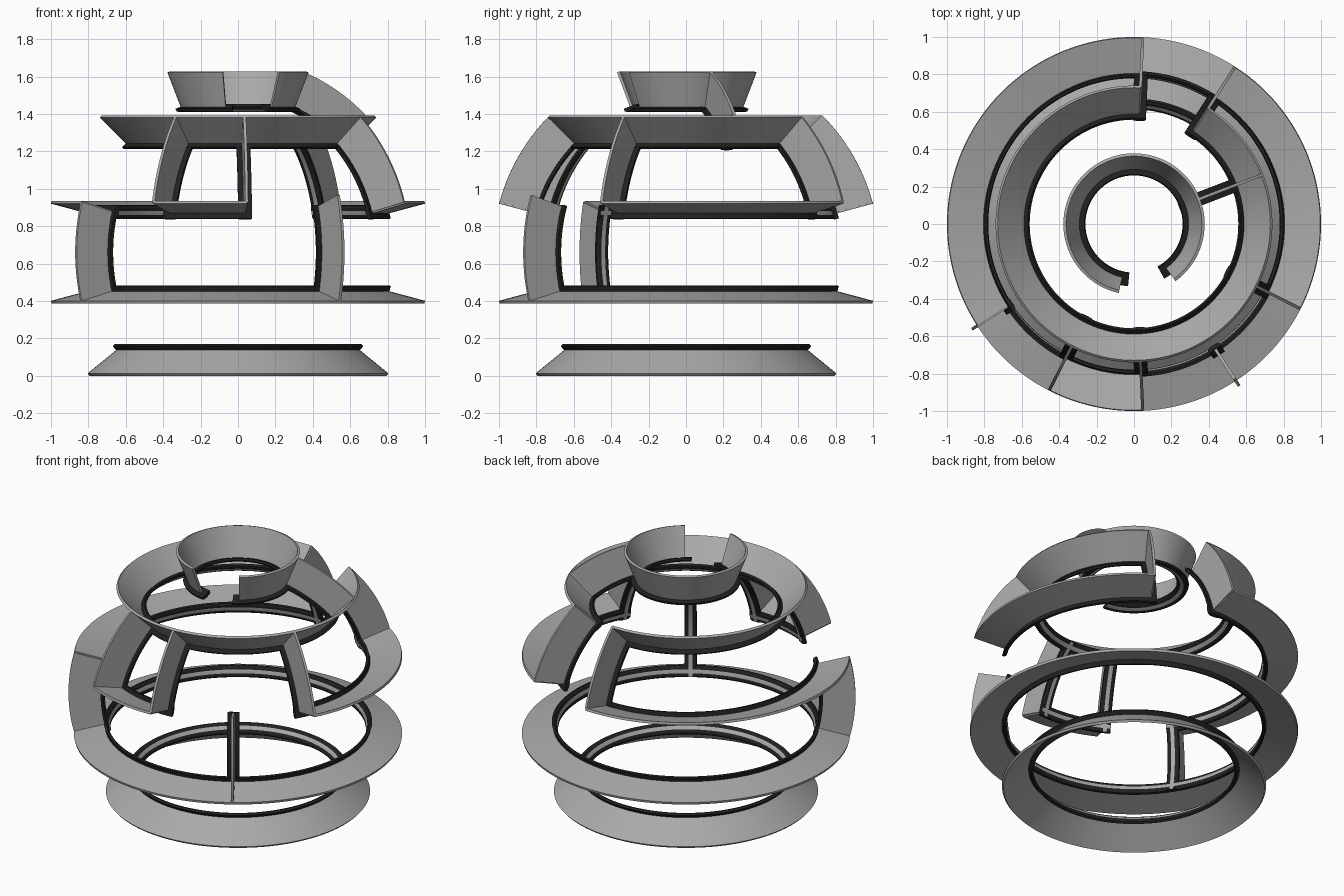
import bpy, bmesh, math
from mathutils import Vector

if "Cube" in bpy.data.objects:
    bpy.data.objects.remove(bpy.data.objects["Cube"])

R_OUT, R_IN, R_LIP = 1.033, 0.812, 0.836   # wall outer radius, rim inner / outer radius
T, H = 0.008, 0.037                        # half thickness of wall, half width of rim
ZC = 0.661                                 # sphere centre height

WALL = [(R_OUT, -T), (R_OUT, T), (R_LIP - 0.01, T), (R_LIP - 0.01, -T)]
HALF = [(R_IN, 0.012), (R_IN + 0.002, 0.028), (R_IN + 0.009, H), (R_LIP, H)]
RIM = HALF + [(r, -s) for r, s in reversed(HALF)]


def material(name, v):
    m = bpy.data.materials.new(name)
    m.diffuse_color = (v, v, v, 1)
    m.use_nodes = True
    m.node_tree.nodes["Principled BSDF"].inputs["Base Color"].default_value = m.diffuse_color
    return m


GREY, BLACK = material("wall_grey", 0.4), material("rim_black", 0.015)


def frame(lat, az):
    """Radial, north and east directions on the sphere."""
    la, a = math.radians(lat), math.radians(az)
    out = Vector((math.cos(la) * math.cos(a), math.cos(la) * math.sin(a), math.sin(la)))
    north = Vector((-math.sin(la) * math.cos(a), -math.sin(la) * math.sin(a), math.cos(la)))
    east = Vector((-math.sin(a), math.cos(a), 0))
    return out, north, east


def sweep(bm, profile, stations, closed):
    """Skin a profile along (radial, sideways) stations."""
    loops = [[bm.verts.new(o * r + side * s + Vector((0, 0, ZC))) for r, s in profile]
             for o, side in stations]
    n, m = len(loops), len(profile)
    dark = 1 if profile is RIM else 0
    for i in range(n if closed else n - 1):
        p, q = loops[i], loops[(i + 1) % n]
        for j in range(m):
            k = (j + 1) % m
            f = bm.faces.new((p[j], p[k], q[k], q[j]))
            f.material_index = dark if j < m - 1 else 0   # grey strip along the rim's middle
    if not closed:
        for end in (loops[0], loops[-1]):
            bm.faces.new(end).material_index = dark


def finish(bm, name):
    bmesh.ops.recalc_face_normals(bm, faces=bm.faces)
    me = bpy.data.meshes.new(name)
    bm.to_mesh(me)
    bm.free()
    me.materials.append(GREY)
    me.materials.append(BLACK)
    ob = bpy.data.objects.new(name, me)
    bpy.context.collection.objects.link(ob)
    bpy.ops.object.select_all(action='DESELECT')
    bpy.context.view_layer.objects.active = ob
    ob.select_set(True)
    bpy.ops.object.shade_smooth_by_angle(angle=math.radians(25))


def ring(name, lat, spans):
    bm = bmesh.new()
    ext = math.degrees(H / (R_LIP * math.cos(math.radians(lat))))
    for a0, a1 in spans:
        closed = a1 - a0 >= 360
        for prof, e in ((WALL, 0), (RIM, ext)):
            s, t = (a0, a1) if closed else (a0 - e, a1 + e)
            n = max(8, round((t - s) / 2.5))
            st = [frame(lat, s + (t - s) * i / n)[:2] for i in range(n if closed else n + 1)]
            sweep(bm, prof, st, closed)
    finish(bm, name)


def upright(name, az, lat0, lat1, top=0):
    bm = bmesh.new()
    ext = math.degrees(H / R_LIP)
    for prof, s, t in ((WALL, lat0, lat1 + top), (RIM, lat0 - ext, lat1 + ext)):
        st = []
        for i in range(15):
            o, _, east = frame(s + (t - s) * i / 14, az)
            st.append((o, east))
        sweep(bm, prof, st, False)
    finish(bm, name)


LATS = [-39.3, -15, 15, 44.7, 69]

# horizontal ring walls, bottom to top
ring("base_ring", LATS[0], [(0, 360)])
ring("lower_ring", LATS[1], [(0, 360)])
ring("middle_ring", LATS[2], [(-27, 57.3), (87.3, 213), (243, 272.7)])
ring("upper_ring", LATS[3], [(87.3, 417.3)])
ring("top_ring", LATS[4], [(-54, 257.5)])

# upright walls between the rings
upright("lower_upright_left", -147, LATS[1], LATS[2])
upright("lower_upright_right", -57, LATS[1], LATS[2], top=2.2)
for i, az in enumerate((-117, -87.3, -27, 57.3, 87.3)):
    upright(f"middle_upright_{i + 1}", az, LATS[2], LATS[3])
upright("upper_upright", 21, LATS[3], LATS[4])
